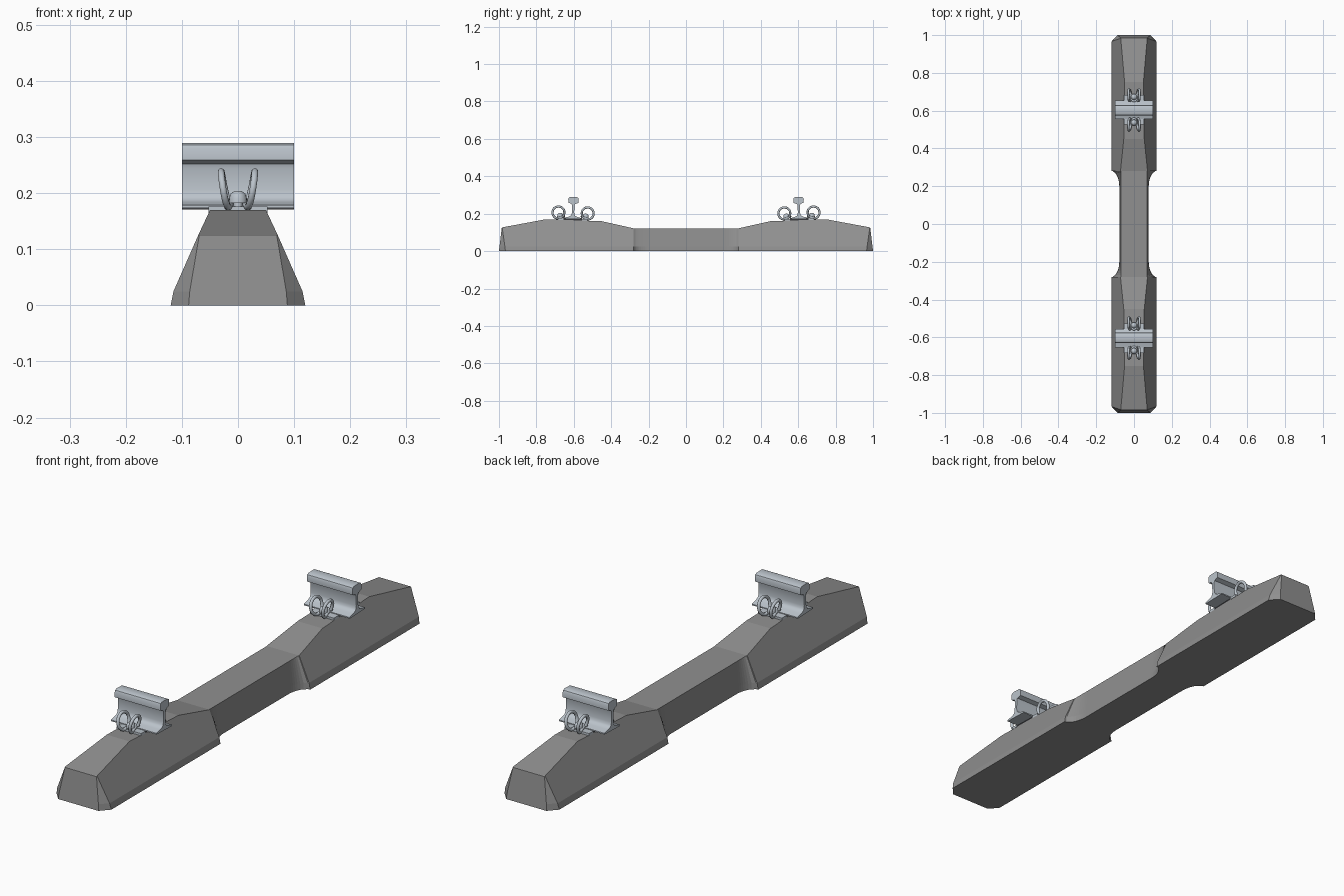
import bpy, bmesh, math
from mathutils import Matrix, Vector

if "Cube" in bpy.data.objects:
    bpy.data.objects.remove(bpy.data.objects["Cube"], do_unlink=True)


def material(name, rgb):
    m = bpy.data.materials.new(name)
    m.use_nodes = True
    m.diffuse_color = (*rgb, 1)
    m.node_tree.nodes["Principled BSDF"].inputs["Base Color"].default_value = (*rgb, 1)
    return m


CONCRETE = material("concrete grey", (0.28, 0.28, 0.28))
STEEL = material("steel", (0.50, 0.55, 0.60))
RUBBER = material("dark rubber", (0.04, 0.04, 0.045))


def loft(name, rings, mat, smooth=0):
    """Skin a row of equal rings and cap both ends."""
    bm = bmesh.new()
    rows = [[bm.verts.new(p) for p in r] for r in rings]
    n = len(rows[0])
    for a, b in zip(rows, rows[1:]):
        for i in range(n):
            j = (i + 1) % n
            bm.faces.new((a[i], a[j], b[j], b[i]))
    bm.faces.new(rows[0])
    bm.faces.new(rows[-1])
    bmesh.ops.recalc_face_normals(bm, faces=bm.faces)
    return finish(name, bm, mat, smooth)


def finish(name, bm, mat, smooth=0):
    me = bpy.data.meshes.new(name)
    bm.to_mesh(me)
    bm.free()
    me.materials.append(mat)
    ob = bpy.data.objects.new(name, me)
    bpy.context.collection.objects.link(ob)
    if smooth:
        bpy.ops.object.select_all(action="DESELECT")
        ob.select_set(True)
        bpy.context.view_layer.objects.active = ob
        bpy.ops.object.shade_smooth_by_angle(angle=math.radians(smooth))
    return ob


# Sleeper: cross-sections from the middle out to one end, then mirrored
def section(y, top, base, hip, crown, lean=0.0):
    pts = [(base, 0), (hip, 0.025), (crown, top)]
    return [(w, y - lean * z, z) for w, z in pts] + \
           [(-w, y - lean * z, z) for w, z in reversed(pts)]


def crown_at(top):
    return 0.115 - 0.45 * (top - 0.025)


half = []
WAIST, HEEL, STEPS = 0.078, 0.28, 8
for i in range(STEPS + 1):  # scalloped shoulder
    s = i / STEPS
    flare = 1 - math.sqrt(1 - (s * 0.97) ** 2)
    half.append(section(0.2 + (HEEL - 0.2) * s, 0.122, WAIST + 0.046 * flare,
                        WAIST - 0.001 + 0.044 * flare, 0.07))
for y, top in ((HEEL, 0.122), (0.45, 0.16), (0.75, 0.17)):
    half.append(section(y + 0.001, top, 0.12, 0.115, crown_at(top)))
half.append(section(0.965, 0.127, 0.12, 0.115, 0.07, -0.14))
half.append(section(1.0, 0.125, 0.088, 0.086, 0.069, 0.12))
mirrored = [[(x, -y, z) for x, y, z in ring] for ring in reversed(half)]
loft("concrete_sleeper", mirrored + half, CONCRETE)


# Rail fittings, in a local frame: x along the rail, y across it, z up from the seat
def place(ob, side):
    turn = Matrix.Rotation(0 if side > 0 else math.pi, 4, "Z")
    ob.matrix_world = turn @ Matrix.Translation((0, 0.605, 0.166)) @ \
        Matrix.Rotation(0.03, 4, "X")


def block(name, size, center, mat):
    bm = bmesh.new()
    bmesh.ops.create_cube(bm, size=1)
    bmesh.ops.scale(bm, vec=size, verts=bm.verts)
    bmesh.ops.translate(bm, vec=center, verts=bm.verts)
    return finish(name, bm, mat)


def rail():
    edge = [(0.049, 0.006), (0.049, 0.011), (0.025, 0.017), (0.013, 0.022), (0.008, 0.029),
            (0.006, 0.04), (0.006, 0.078), (0.009, 0.086), (0.027, 0.092),
            (0.028, 0.112), (0.025, 0.119), (0.018, 0.123)]
    outline = edge + [(-y, z) for y, z in reversed(edge)]
    return loft("rail", [[(x, y, z) for y, z in outline] for x in (-0.1, 0.1)], STEEL, 35)


def spring_clip(out):
    """Bent bar: a bridge around the bolt and two curled arms onto the rail foot."""
    arm = [(0.010, 0.050, 0.018), (0.014, 0.066, 0.012)]
    for i in range(9):  # curl
        a = math.radians(-75 + 30 * i)
        x = 0.018 + 0.012 * math.sin(math.pi * i / 10)
        arm.append((x, 0.078 + 0.032 * math.cos(a), 0.038 + 0.032 * math.sin(a)))
    arm.append((0.019, 0.050, 0.019))
    path = [(-x, y, z) for x, y, z in reversed(arm)] + arm
    cu = bpy.data.curves.new("spring_clip", "CURVE")
    cu.dimensions = "3D"
    cu.bevel_depth = 0.0062
    cu.bevel_resolution = 2
    cu.resolution_u = 3
    cu.use_fill_caps = True
    sp = cu.splines.new("BEZIER")
    sp.bezier_points.add(len(path) - 1)
    for bp, (x, y, z) in zip(sp.bezier_points, path):
        bp.co = Vector((x * out, y * out, z))
        bp.handle_left_type = bp.handle_right_type = "AUTO"
    cu.materials.append(STEEL)
    ob = bpy.data.objects.new("spring_clip", cu)
    bpy.context.collection.objects.link(ob)
    return ob


def bolt(out):
    """Shank with a domed head."""
    shape = [(0.008, 0.0), (0.008, 0.014), (0.016, 0.014), (0.016, 0.022),
             (0.013, 0.031), (0.006, 0.036)]
    rings = [[(r * math.cos(k * math.pi / 8), 0.068 * out + r * math.sin(k * math.pi / 8), z)
              for k in range(16)] for r, z in shape]
    return loft("clip_bolt", rings, STEEL, 40)


for side in (1, -1):
    place(rail(), side)
    place(block("rail_pad", (0.10, 0.10, 0.008), (0, 0, 0.002), RUBBER), side)
    for out in (1, -1):
        place(block("guide_plate", (0.106, 0.03, 0.01), (0, 0.064 * out, 0.003), STEEL), side)
        place(spring_clip(out), side)
        place(bolt(out), side)
